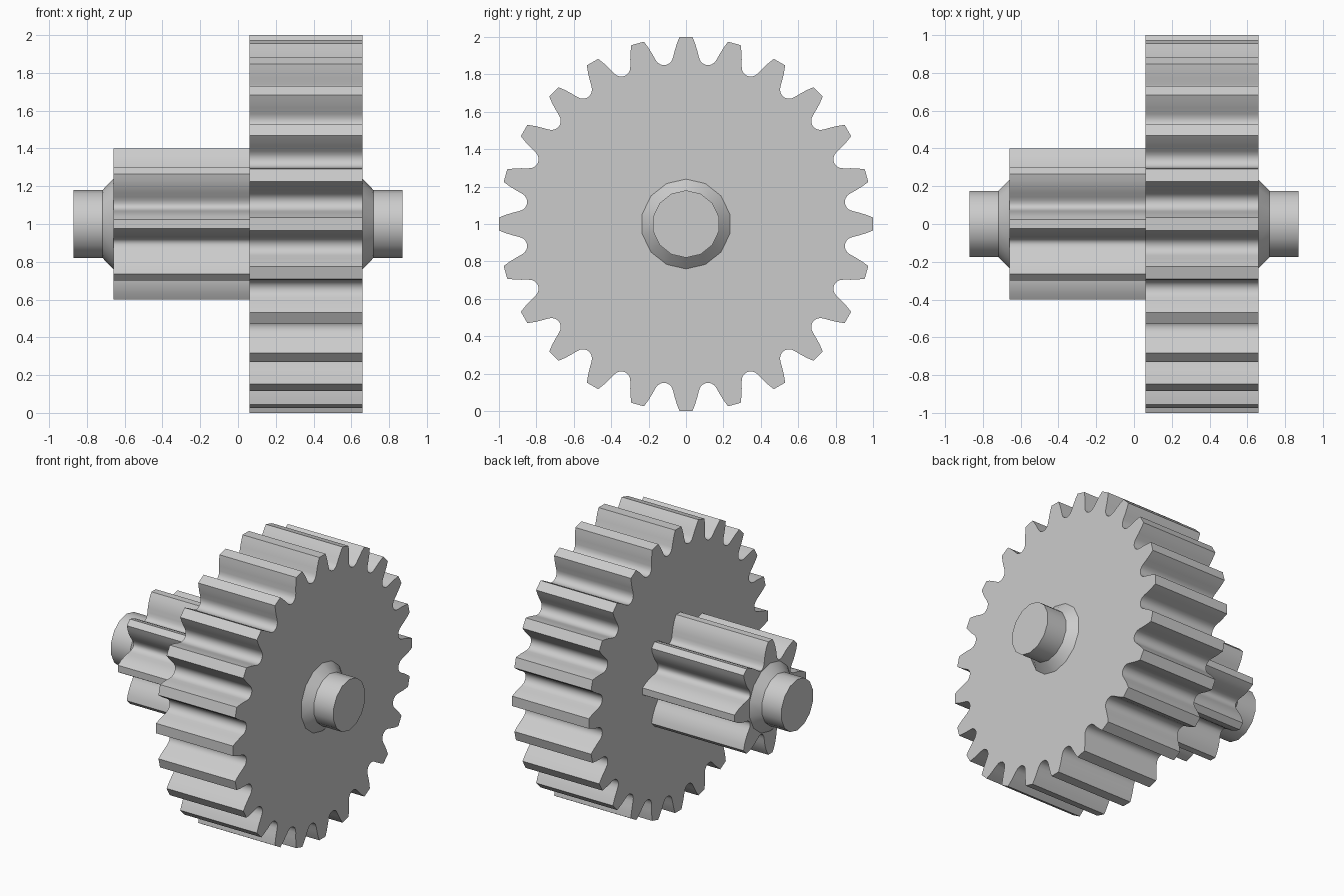
import bpy
import bmesh
from math import sin, cos, pi, radians

if "Cube" in bpy.data.objects:
    bpy.data.objects.remove(bpy.data.objects["Cube"], do_unlink=True)

AXIS_Z = 1.0

steel = bpy.data.materials.new("grey steel")
steel.use_nodes = True
GREY = (0.6, 0.6, 0.6, 1)
steel.diffuse_color = GREY
steel.node_tree.nodes["Principled BSDF"].inputs["Base Color"].default_value = GREY


def loft(name, sections):
    """Skin (x, outline) sections along the x axis and cap both ends."""
    bm = bmesh.new()
    rings = [[bm.verts.new((x, y, z + AXIS_Z)) for y, z in outline]
             for x, outline in sections]
    count = len(rings[0])
    for a, b in zip(rings, rings[1:]):
        for i in range(count):
            j = (i + 1) % count
            bm.faces.new((a[i], a[j], b[j], b[i]))
    bm.faces.new(rings[0])
    bm.faces.new(rings[-1])
    bmesh.ops.recalc_face_normals(bm, faces=bm.faces)
    mesh = bpy.data.meshes.new(name)
    bm.to_mesh(mesh)
    bm.free()
    mesh.materials.append(steel)
    obj = bpy.data.objects.new(name, mesh)
    bpy.context.collection.objects.link(obj)
    bpy.ops.object.select_all(action="DESELECT")
    obj.select_set(True)
    bpy.context.view_layer.objects.active = obj
    bpy.ops.object.shade_smooth_by_angle(angle=radians(38))
    return obj


def gear_outline(teeth, flank, root):
    """Repeat one tooth; flank lists (radius, half width) from tip to root."""
    points = []
    for t in range(teeth):
        centre = 2 * pi * t / teeth
        polar = [(r, -w / r) for r, w in reversed(flank)]
        polar += [(r, w / r) for r, w in flank]
        polar.append((root, pi / teeth))
        points += [(r * sin(centre + a), r * cos(centre + a)) for r, a in polar]
    return points


def circle(radius, sides=14):
    return [(radius * sin(2 * pi * i / sides), radius * cos(2 * pi * i / sides))
            for i in range(sides)]


# Large gear wheel
wheel = gear_outline(24, [(1.0, 0.035), (0.965, 0.049), (0.93, 0.06),
                          (0.895, 0.069), (0.875, 0.077), (0.863, 0.09),
                          (0.858, 0.102)], 0.857)
loft("gear_wheel", [(0.06, wheel), (0.66, wheel)])

# Small pinion
pinion = gear_outline(8, [(0.4, 0.024), (0.37, 0.043), (0.34, 0.056),
                          (0.31, 0.065), (0.28, 0.07), (0.262, 0.075),
                          (0.25, 0.084)], 0.245)
loft("pinion", [(-0.66, pinion), (0.06, pinion)])

# Shaft ends with tapered collars
for side, label in ((1, "left"), (-1, "right")):
    loft(label + "_shaft_end", [(side * 0.66, circle(0.24)),
                                (side * 0.717, circle(0.18)),
                                (side * 0.87, circle(0.18))])
